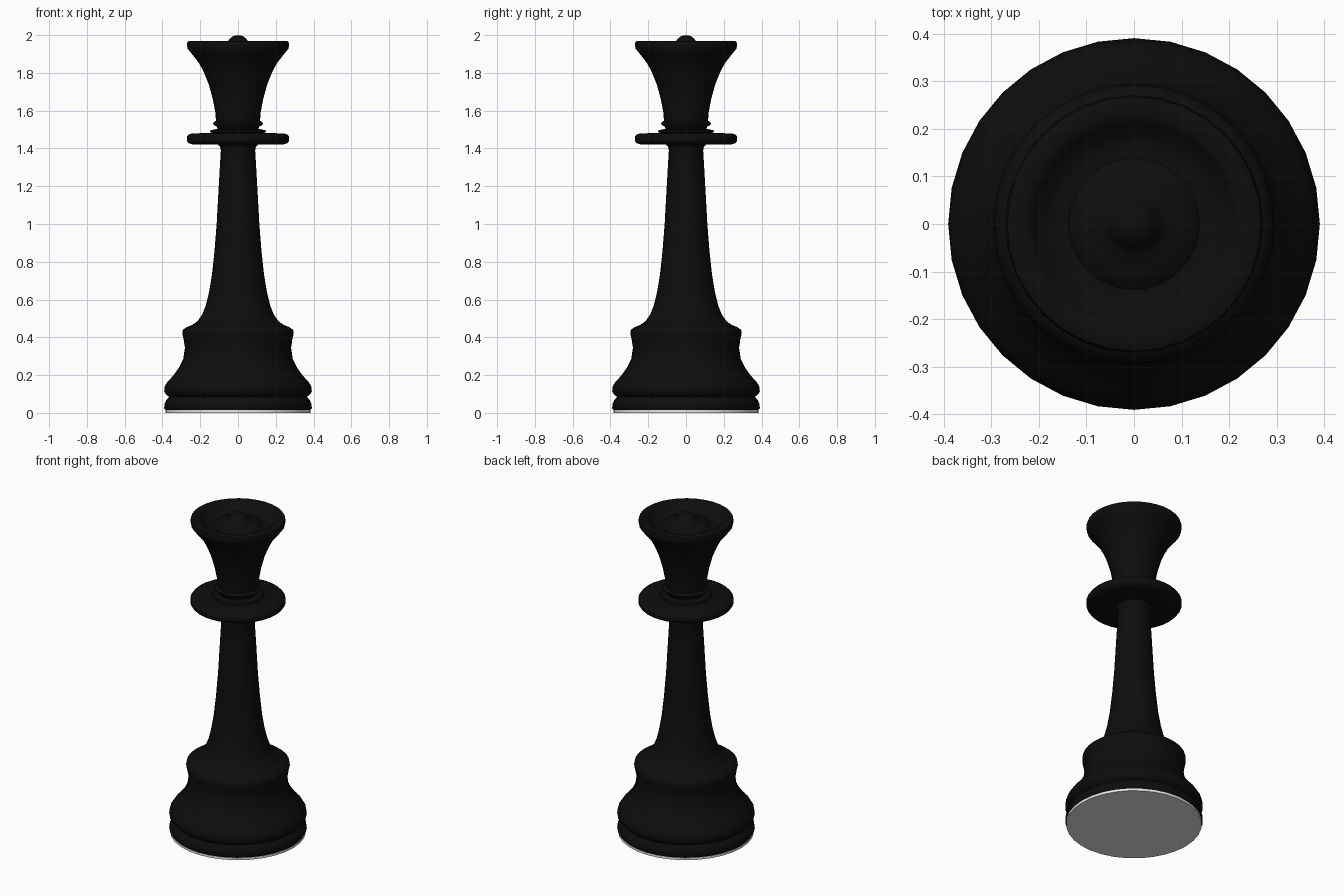
import bpy
import bmesh
import math

cube = bpy.data.objects.get("Cube")
if cube:
    bpy.data.objects.remove(cube, do_unlink=True)

SIDES = 32


def make_material(name, rgb):
    mat = bpy.data.materials.new(name)
    mat.use_nodes = True
    mat.diffuse_color = (*rgb, 1)
    mat.node_tree.nodes["Principled BSDF"].inputs["Base Color"].default_value = (*rgb, 1)
    return mat


def lathe(name, profile, mat, smooth_angle=50):
    """Spin (radius, height) points, listed from bottom to top, around z."""
    bm = bmesh.new()
    verts = [bm.verts.new((r, 0, z)) for r, z in profile]
    edges = [bm.edges.new(pair) for pair in zip(verts, verts[1:])]
    bmesh.ops.spin(bm, geom=verts + edges, cent=(0, 0, 0), axis=(0, 0, 1),
                   angle=math.tau, steps=SIDES, use_duplicate=False)
    bmesh.ops.remove_doubles(bm, verts=bm.verts, dist=0.0005)
    bmesh.ops.recalc_face_normals(bm, faces=bm.faces)
    mesh = bpy.data.meshes.new(name)
    bm.to_mesh(mesh)
    bm.free()
    mesh.materials.append(mat)
    obj = bpy.data.objects.new(name, mesh)
    bpy.context.collection.objects.link(obj)
    bpy.ops.object.select_all(action='DESELECT')
    obj.select_set(True)
    bpy.context.view_layer.objects.active = obj
    bpy.ops.object.shade_smooth_by_angle(angle=math.radians(smooth_angle))
    return obj


black = make_material("black_lacquer", (0.004, 0.004, 0.004))
white = make_material("white_felt", (0.8, 0.8, 0.8))

# Pale pad under the foot
lathe("base_pad", [(0, 0), (0.385, 0), (0.385, 0.014), (0, 0.014)], white)

# Foot ring, bell-shaped base and its shoulder
lathe("base", [
    (0, 0.014), (0.383, 0.014), (0.391, 0.025), (0.389, 0.045), (0.382, 0.065),
    (0.365, 0.085), (0.382, 0.098), (0.391, 0.115), (0.388, 0.14), (0.373, 0.165),
    (0.345, 0.195), (0.312, 0.24), (0.29, 0.285), (0.281, 0.345), (0.288, 0.39),
    (0.295, 0.42), (0.292, 0.44), (0.27, 0.455), (0.236, 0.468), (0, 0.468)], black)

# Tapering stem
lathe("stem", [
    (0, 0.46), (0.245, 0.464), (0.215, 0.485), (0.19, 0.52), (0.17, 0.57),
    (0.153, 0.64), (0.138, 0.73), (0.125, 0.85), (0.113, 1.0), (0.102, 1.2),
    (0.091, 1.39), (0.095, 1.41), (0.11, 1.425), (0, 1.425)], black)

# Wide collar disc with two thin rings above it
lathe("collar", [
    (0, 1.42), (0.235, 1.42), (0.262, 1.428), (0.271, 1.44), (0.271, 1.462),
    (0.262, 1.474), (0.24, 1.48), (0, 1.483)], black)
lathe("lower_ring", [
    (0, 1.48), (0.14, 1.482), (0.148, 1.488), (0.145, 1.497), (0.11, 1.503),
    (0, 1.503)], black)
lathe("upper_ring", [
    (0, 1.5), (0.108, 1.5), (0.112, 1.515), (0.13, 1.525), (0.132, 1.535),
    (0.12, 1.545), (0, 1.548)], black)

# Flared head with a hollowed top
lathe("head", [
    (0, 1.54), (0.116, 1.54), (0.12, 1.59), (0.133, 1.66), (0.155, 1.74),
    (0.179, 1.80), (0.205, 1.85), (0.24, 1.895), (0.267, 1.928), (0.271, 1.95),
    (0.267, 1.965), (0.255, 1.97), (0.225, 1.968), (0.212, 1.958),
    (0.19, 1.928), (0.16, 1.922), (0, 1.922)], black)

# Low dome and finial in the hollow
lathe("finial", [
    (0, 1.92), (0.14, 1.92), (0.125, 1.934), (0.095, 1.946), (0.065, 1.953),
    (0.053, 1.966), (0.045, 1.98), (0.026, 1.995), (0, 2.0)], black)
